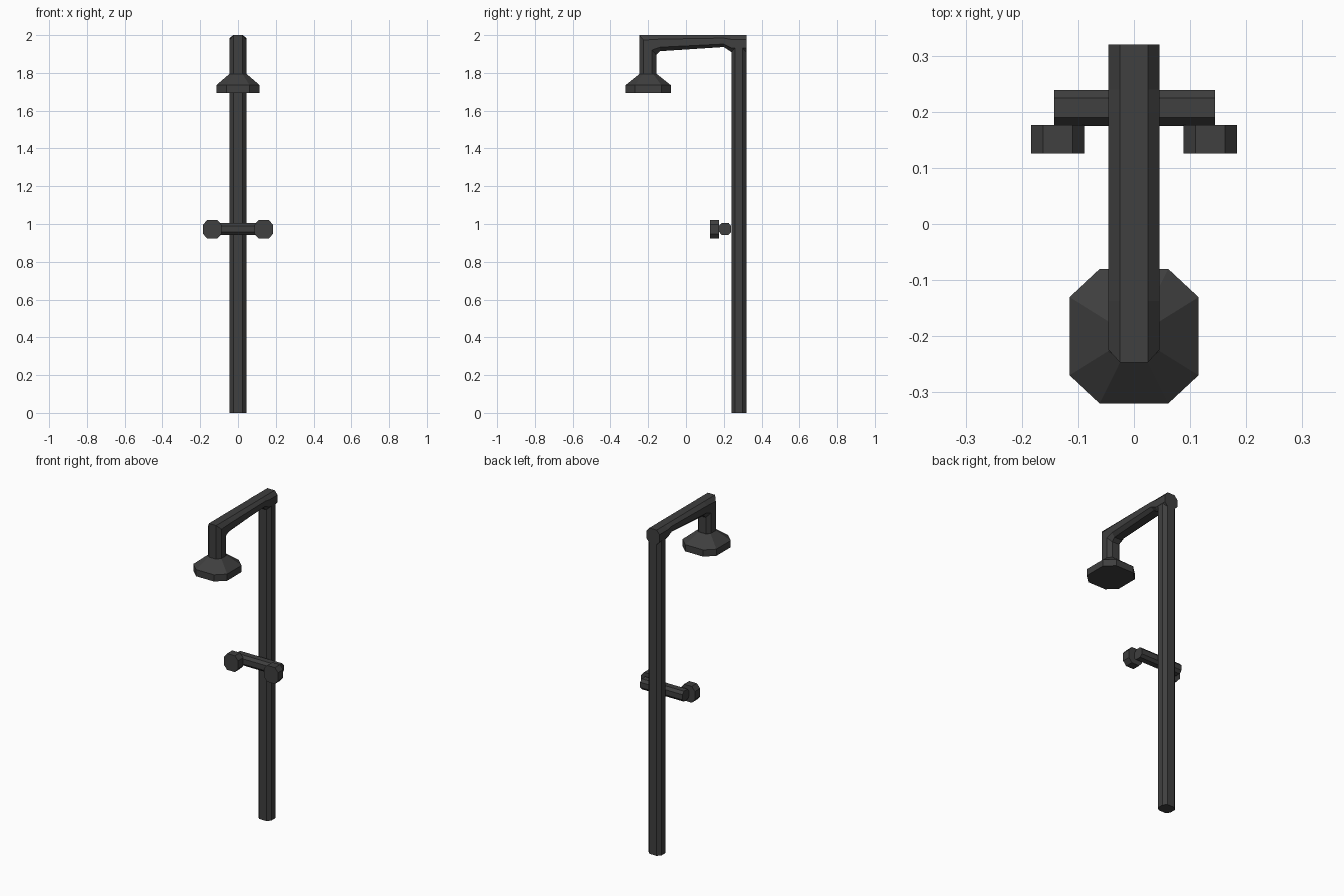
import bpy, bmesh
from mathutils import Vector as V

if "Cube" in bpy.data.objects:
    bpy.data.objects.remove(bpy.data.objects["Cube"])

dark = bpy.data.materials.new("dark_metal")
dark.diffuse_color = (0.05, 0.05, 0.05, 1)
dark.use_nodes = True
dark.node_tree.nodes["Principled BSDF"].inputs["Base Color"].default_value = dark.diffuse_color


def ring(c, u, v, fu=0.55, fv=0.5):
    """Octagon about c with half axes u, v; fu, fv are the flat fractions."""
    c, u, v = V(c), V(u), V(v)
    pairs = [(1, -fv), (1, fv), (fu, 1), (-fu, 1),
             (-1, fv), (-1, -fv), (-fu, -1), (fu, -1)]
    return [c + u * a + v * b for a, b in pairs]


def loft(name, rings):
    """Skin consecutive octagons and cap both ends."""
    bm = bmesh.new()
    loops = [[bm.verts.new(p) for p in r] for r in rings]
    for a, b in zip(loops, loops[1:]):
        for i in range(8):
            j = (i + 1) % 8
            bm.faces.new((a[i], a[j], b[j], b[i]))
    bm.faces.new(loops[0][::-1])
    bm.faces.new(loops[-1])
    bmesh.ops.recalc_face_normals(bm, faces=bm.faces)
    me = bpy.data.meshes.new(name)
    bm.to_mesh(me)
    bm.free()
    me.materials.append(dark)
    ob = bpy.data.objects.new(name, me)
    bpy.context.collection.objects.link(ob)
    return ob


# Upright post
loft("post", [ring((0, 0.28, z), (0.044, 0, 0), (0, 0.04, 0)) for z in (0, 1.96)])

# Overhead arm with mitred drop: (outer y, z), (inner y, z) of each section
sections = [((0.32, 2.0), (0.32, 1.91)), ((0.24, 2.0), (0.24, 1.91)),
            ((0.20, 2.0), (0.20, 1.937)), ((-0.137, 2.0), (-0.137, 1.915)),
            ((-0.247, 2.0), (-0.157, 1.895)), ((-0.247, 1.78), (-0.157, 1.78))]
arm = []
for o, i in sections:
    o, i = V((0, *o)), V((0, *i))
    arm.append(ring((o + i) / 2, (0.045, 0, 0), (o - i) / 2))
loft("arm", arm)

# Shower head: rim and sloped top
loft("shower_head", [ring((0, -0.2, z), (rx, 0, 0), (0, ry, 0), 0.53, 0.58)
                     for z, rx, ry in ((1.694, 0.115, 0.12), (1.735, 0.115, 0.12),
                                       (1.795, 0.045, 0.045))])

# Tap crossbar and two knobs
loft("tap_bar", [ring((x, 0.207, 0.974), (0, 0.032, 0), (0, 0, 0.032))
                 for x in (-0.143, 0.144)])
for side, name in ((-1, "tap_knob_left"), (1, "tap_knob_right")):
    loft(name, [ring((side * 0.136, y, 0.972), (0.048, 0, 0), (0, 0, 0.05))
                for y in (0.126, 0.176)])
